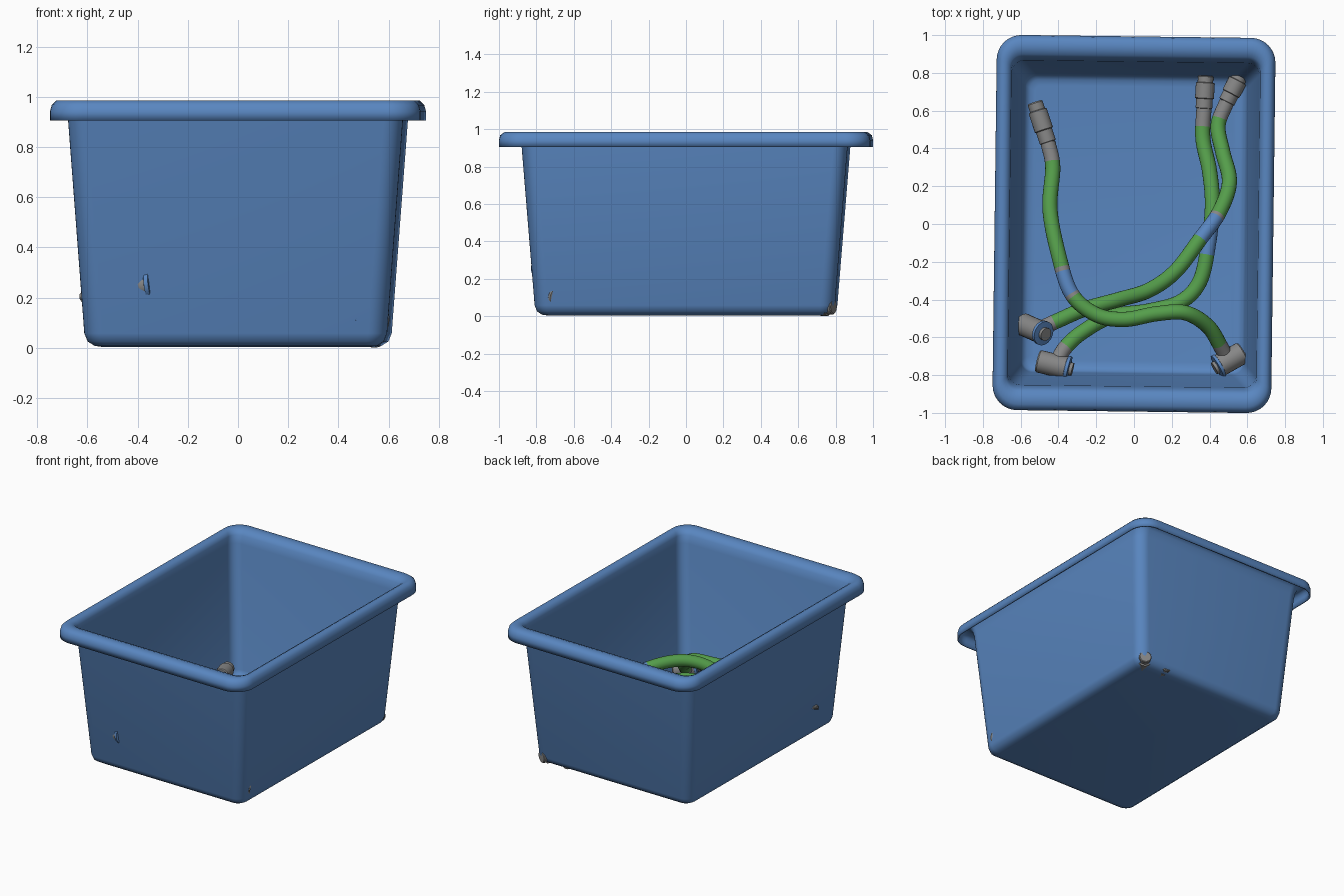
import bpy, bmesh, math
from mathutils import Vector

cube = bpy.data.objects.get("Cube")
if cube:
    bpy.data.objects.remove(cube, do_unlink=True)


def material(name, rgb):
    m = bpy.data.materials.new(name)
    m.use_nodes = True
    m.diffuse_color = (*rgb, 1)
    m.node_tree.nodes["Principled BSDF"].inputs["Base Color"].default_value = (*rgb, 1)
    return m


BLUE = material("bin blue", (0.10, 0.24, 0.53))
GREEN = material("hose green", (0.09, 0.34, 0.07))
GREY = material("fitting grey", (0.24, 0.24, 0.24))


def finish(name, bm, mats, angle=35):
    bmesh.ops.recalc_face_normals(bm, faces=bm.faces)
    me = bpy.data.meshes.new(name)
    bm.to_mesh(me)
    bm.free()
    for m in mats:
        me.materials.append(m)
    ob = bpy.data.objects.new(name, me)
    bpy.context.collection.objects.link(ob)
    bpy.ops.object.select_all(action="DESELECT")
    ob.select_set(True)
    bpy.context.view_layer.objects.active = ob
    bpy.ops.object.shade_smooth_by_angle(angle=math.radians(angle))
    return ob


def loft(bm, rings, mat_of=lambda i: 0, caps=(True, True)):
    loops = [[bm.verts.new(p) for p in ring] for ring in rings]
    n = len(loops[0])
    for i, (a, b) in enumerate(zip(loops, loops[1:])):
        for j in range(n):
            k = (j + 1) % n
            bm.faces.new((a[j], a[k], b[k], b[j])).material_index = mat_of(i)
    if caps[0]:
        bm.faces.new(loops[0][::-1]).material_index = mat_of(0)
    if caps[1]:
        bm.faces.new(loops[-1]).material_index = mat_of(len(rings) - 2)


# Bin: rounded rectangles lofted from the floor up the wall and over the rolled rim
def rounded_rect(hx, hy, r, z, steps=8):
    pts = []
    for q, (sx, sy) in enumerate(((1, 1), (-1, 1), (-1, -1), (1, -1))):
        for s in range(steps + 1):
            a = (q + s / steps) * math.pi / 2
            pts.append((sx * (hx - r) + r * math.cos(a), sy * (hy - r) + r * math.sin(a), z))
    return pts


BIN_PROFILE = [
    (.53, .73, .03, .01), (.56, .76, .05, .014), (.585, .785, .06, .03),
    (.597, .797, .07, .06), (.66, .865, .07, .90), (.664, .88, .07, .95),
    (.672, .895, .075, .97), (.69, .925, .09, .98), (.71, .96, .11, .98),
    (.725, .981, .12, .965), (.732, .987, .125, .94), (.732, .987, .125, .905),
]
bm = bmesh.new()
loft(bm, [rounded_rect(*row) for row in BIN_PROFILE], caps=(True, False))
storage_bin = finish("storage_bin", bm, [BLUE], 50)
storage_bin.rotation_euler.z = -0.0125
sheet = storage_bin.modifiers.new("sheet thickness", "SOLIDIFY")
sheet.thickness = 0.012
sheet.offset = 0


# Circle of points around a centre, square to a direction
def ring(centre, axis, r, n=20):
    side = axis.cross(Vector((0, 0, 1))).normalized()
    up = side.cross(axis).normalized()
    return [centre + r * (math.cos(t) * side + math.sin(t) * up)
            for t in (2 * math.pi * k / n for k in range(n))]


def catmull(points, steps=10):
    p = [Vector(q) for q in points]
    p = [2 * p[0] - p[1]] + p + [2 * p[-1] - p[-2]]
    out = []
    for a, b, c, d in zip(p, p[1:], p[2:], p[3:]):
        for s in range(steps):
            t = s / steps
            out.append(0.5 * (2 * b + (c - a) * t + (2 * a - 5 * b + 4 * c - d) * t * t
                              + (3 * b - a - 3 * c + d) * t ** 3))
    return out + [p[-2]]


# Hose: swept tube, grey crimp sleeves at both ends and a blue label band
def hose(name, points, band, sleeve=0.1, r=0.04):
    path = catmull(points)
    dist = [0]
    for a, b in zip(path, path[1:]):
        dist.append(dist[-1] + (b - a).length)
    total = dist[-1]

    def colour(i):
        d = (dist[i] + dist[i + 1]) / 2
        off = (path[i].xy - Vector(band)).length
        if d < sleeve or d > total - sleeve or 0.065 < off < 0.08:
            return 2
        return 1 if off <= 0.065 else 0

    rings = []
    for i, p in enumerate(path):
        axis = path[min(i + 1, len(path) - 1)] - path[max(i - 1, 0)]
        rings.append(ring(p, axis.normalized(), r))
    bm = bmesh.new()
    loft(bm, rings, colour)
    finish(name, bm, [GREEN, BLUE, GREY])
    return path


# Turned part: (position along axis, radius) pairs
def turned(name, start, end, profile, blue_steps=()):
    a, b = Vector(start), Vector(end)
    axis = (b - a).normalized()
    bm = bmesh.new()
    loft(bm, [ring(a.lerp(b, t), axis, r, 24) for t, r in profile],
         lambda i: 1 if i in blue_steps else 0)
    finish(name, bm, [GREY, BLUE])


COUPLER = [(0, .037), (.02, .044), (.3, .044), (.32, .05), (.78, .05),
           (.8, .041), (.97, .041), (1, .036)]
ELBOW = [(0, .054), (.04, .06), (.8, .06), (.81, .066), (.9, .066), (.91, .035), (1, .035)]

HOSES = {
    "left_hose": dict(
        points=[(-.455, .43, .15), (-.43, .3, .17), (-.445, .08, .22), (-.40, -.16, .28),
                (-.33, -.37, .31), (-.2, -.48, .32), (-.05, -.505, .33), (.12, -.475, .34),
                (.27, -.47, .33), (.39, -.54, .24), (.46, -.65, .15), (.49, -.71, .11)],
        band=(-.355, -.30), coupler=(-.525, .645, .14),
        elbow=((.575, -.68, .10), (.425, -.765, .13))),
    "middle_hose": dict(
        points=[(.37, .61, .055), (.365, .45, .07), (.40, .28, .12), (.415, .1, .18),
                (.395, -.1, .21), (.35, -.3, .22), (.25, -.41, .22), (.08, -.46, .2),
                (-.12, -.49, .19), (-.27, -.57, .21), (-.36, -.65, .23), (-.41, -.73, .25)],
        band=(.40, -.08), coupler=(.38, .785, .053),
        elbow=((-.51, -.725, .24), (-.325, -.77, .26))),
    "right_hose": dict(
        points=[(.49, .645, .055), (.445, .52, .07), (.47, .38, .13), (.505, .22, .21),
                (.45, .06, .32), (.35, -.08, .40), (.22, -.25, .42), (.08, -.35, .38),
                (-.08, -.4, .28), (-.26, -.45, .22), (-.40, -.51, .21), (-.51, -.56, .22)],
        band=(.395, -.01), coupler=(.565, .79, .051),
        elbow=((-.59, -.53, .17), (-.465, -.585, .31))),
}
for name, h in HOSES.items():
    path = hose(name, h["points"], h["band"])
    turned(name + "_coupler", path[0], h["coupler"], COUPLER)
    turned(name + "_elbow_fitting", *h["elbow"], ELBOW, blue_steps=(2, 3, 4))
